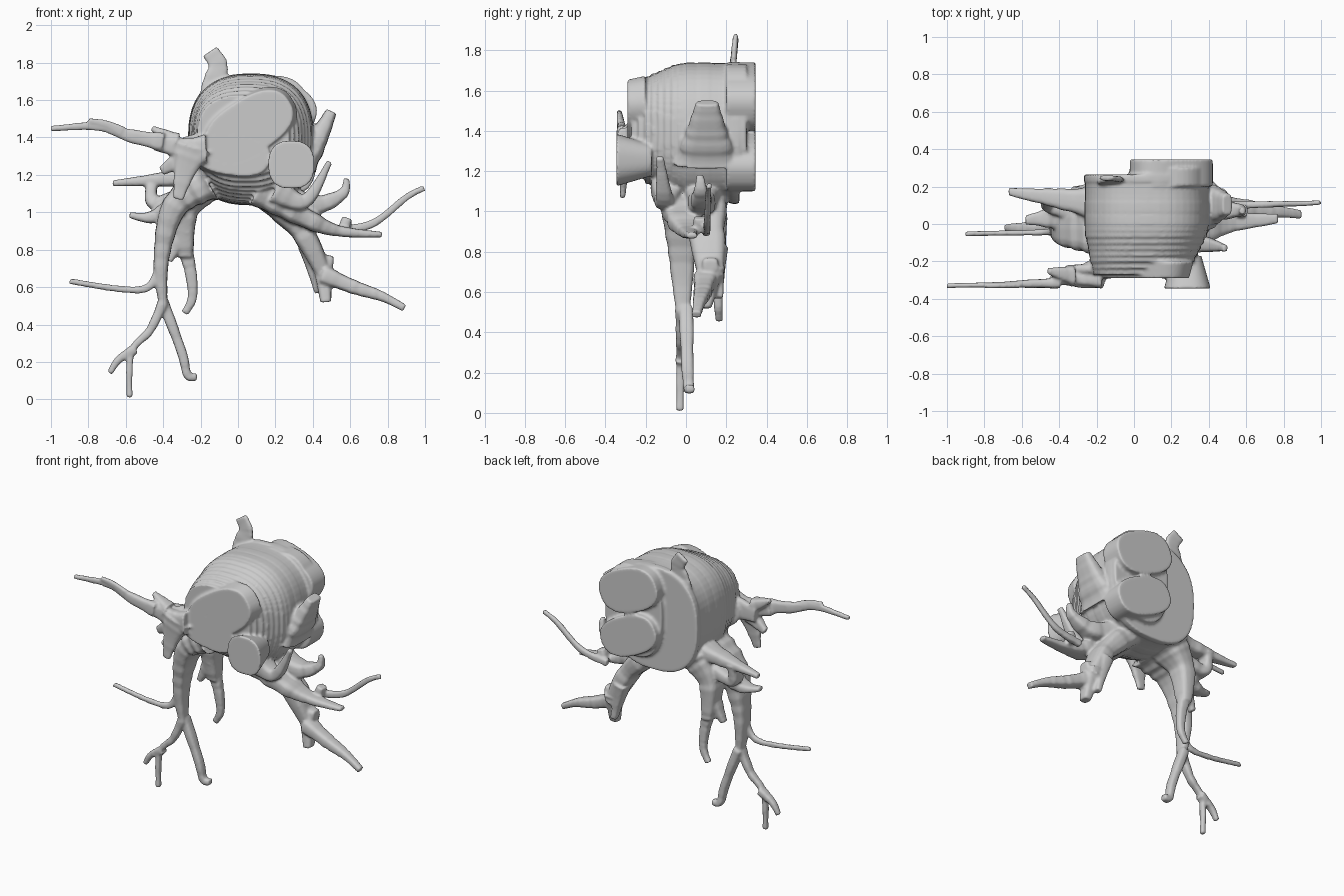
import bpy, bmesh, math, random

if "Cube" in bpy.data.objects:
    bpy.data.objects.remove(bpy.data.objects["Cube"])

random.seed(4)
parts = []


def loft(name, rings):
    """Closed skin through equal-sized rings of 3D points."""
    bm = bmesh.new()
    rows = [[bm.verts.new(p) for p in ring] for ring in rings]
    n = len(rows[0])
    for a, b in zip(rows, rows[1:]):
        for i in range(n):
            j = (i + 1) % n
            bm.faces.new((a[i], a[j], b[j], b[i]))
    bm.faces.new(rows[0])
    bm.faces.new(rows[-1][::-1])
    bmesh.ops.recalc_face_normals(bm, faces=bm.faces)
    me = bpy.data.meshes.new(name)
    bm.to_mesh(me)
    bm.free()
    ob = bpy.data.objects.new(name, me)
    bpy.context.collection.objects.link(ob)
    parts.append(ob)


def rounded(n, power):
    """Unit superellipse with n points."""
    out = []
    for i in range(n):
        c, s = math.cos(2 * math.pi * i / n), math.sin(2 * math.pi * i / n)
        out.append((math.copysign(abs(c) ** power, c), math.copysign(abs(s) ** power, s)))
    return out


def slab(name, cx, cz, a, b, y0, y1, tilt=0, shrink=1):
    """Rounded front outline extruded from y0 to y1."""
    c, s = math.cos(math.radians(tilt)), math.sin(math.radians(tilt))
    loft(name, [[(cx + (u * a * c - v * b * s) * k, y, cz + (u * a * s + v * b * c) * k)
                 for u, v in rounded(48, 0.8)] for y, k in ((y0, 1), (y1, shrink))])


def vessel(name, r0, y0, y1, pts, r1=0.015, flat=1.2, sub=7):
    """Tapering branch through (x, z) points, drifting from y0 to y1."""
    n = len(pts)
    get = lambda k: pts[max(0, min(n - 1, k))]
    path = []
    for k in range((n - 1) * sub + 1):
        i = min(k // sub, n - 2)
        f = k / sub - i
        path.append([0.5 * (2 * b + (c - a) * f + (2 * a - 5 * b + 4 * c - d) * f ** 2
                            + (3 * b - a - 3 * c + d) * f ** 3)
                     for a, b, c, d in zip(get(i - 1), get(i), get(i + 1), get(i + 2))])
    rings = []
    for k, (x, z) in enumerate(path):
        t = k / (len(path) - 1)
        p, q = path[max(0, k - 1)], path[min(len(path) - 1, k + 1)]
        tx, tz = q[0] - p[0], q[1] - p[1]
        L = math.hypot(tx, tz) or 1
        r = (r1 + (r0 - r1) * (1 - t) ** 1.4) * random.uniform(0.95, 1.06)
        h = max(0.013, r * flat)
        y = y0 + (y1 - y0) * t
        rings.append([(x - tz / L * u * r, y + v * h, z + tx / L * u * r)
                      for u, v in rounded(16, 0.6)])
    loft(name, rings)


# chamber: overlapping layers along y, narrowing to the front
N = 17
for k in range(N):
    t = k / (N - 1)
    g = max(0, 1 - t / 0.6) ** 2
    j = random.uniform(0.985, 1.01)
    y = -0.27 + 0.53 * t
    slab("chamber_layer", 0.07 - 0.04 * g, 1.39 + 0.02 * g, (0.335 - 0.085 * g) * j,
         (0.35 - 0.13 * g) * j, y, min(y + 0.055, 0.265))
# front face band, front stub and the raised back with two lobes
slab("front_band", 0.06, 1.46, 0.25, 0.145, -0.29, -0.2, tilt=32, shrink=1.1)
slab("front_lower", -0.03, 1.31, 0.2, 0.11, -0.29, -0.2, tilt=-8, shrink=1.15)
slab("front_stub", 0.285, 1.255, 0.125, 0.13, -0.345, -0.17, shrink=0.6)
slab("back_plate", 0.19, 1.42, 0.215, 0.31, 0.2, 0.3)
slab("back_upper_lobe", 0.2, 1.57, 0.225, 0.145, 0.2, 0.345, tilt=-22)
slab("back_lower_lobe", 0.2, 1.26, 0.22, 0.13, 0.2, 0.345, tilt=-25)

# top stub
vessel("top_stub", 0.075, 0.22, 0.248, [(-.14, 1.5), (-.13, 1.68), (-.105, 1.78), (-.15, 1.86)],
       r1=0.045, flat=0.3)
# front left group: flat sheet with branches
vessel("front_left_root", 0.08, -0.295, -0.295, [(-.17, 1.34), (-.27, 1.34), (-.44, 1.375)],
       r1=0.045, flat=0.65)
vessel("front_left_bridge", 0.11, -0.24, -0.24, [(-.1, 1.36), (-.36, 1.33)], r1=0.05, flat=0.4)
vessel("front_left_long", 0.05, -0.315, -0.33, [(-.4, 1.375), (-.58, 1.41), (-.75, 1.46), (-1, 1.447)],
       flat=0.6)
vessel("front_left_bulge", 0.03, -0.33, -0.33, [(-.62, 1.43), (-.7, 1.47), (-.8, 1.49)], flat=0.4)
vessel("front_left_down", 0.1, -0.3, -0.315, [(-.24, 1.35), (-.29, 1.2), (-.32, 1.07)],
       r1=0.028, flat=0.45)
vessel("front_left_side", 0.06, -0.295, -0.27, [(-.28, 1.3), (-.41, 1.22)], r1=0.025, flat=0.8)
vessel("front_left_upper", 0.05, -0.28, -0.25, [(-.33, 1.38), (-.46, 1.45)])
# left side group
vessel("left_middle", 0.07, 0.1, 0.175, [(-.18, 1.2), (-.42, 1.175), (-.67, 1.155)], flat=1.4)
vessel("left_middle_down", 0.05, 0.08, 0.15, [(-.28, 1.09), (-.45, 1.05), (-.46, 1.17)],
       r1=0.028, flat=1.6)
vessel("left_lower", 0.07, 0.05, 0.02, [(-.25, 1.12), (-.44, .98), (-.58, .985)], flat=1.6)
vessel("left_trunk", 0.1, -0.03, -0.015, [(-.16, 1.16), (-.34, 1.03), (-.41, .75), (-.4, .5)],
       r1=0.025, flat=1.5)
vessel("left_trunk_outer", 0.028, -0.02, -0.03, [(-.4, .52), (-.47, .37), (-.57, .25), (-.58, .01)])
vessel("left_trunk_twig", 0.028, -0.02, -0.02, [(-.55, .27), (-.64, .21), (-.685, .14)])
vessel("left_trunk_inner", 0.03, 0, 0.02, [(-.4, .52), (-.3, .25), (-.27, .13), (-.22, .12)], r1=0.02)
vessel("left_trunk_side", 0.025, -0.04, -0.052, [(-.41, .72), (-.48, .6), (-.63, .59), (-.9, .632)],
       flat=0.8)
vessel("left_back_root", 0.11, 0.1, 0.15, [(-.18, 1.15), (-.28, 1), (-.28, .76)], r1=0.04)
vessel("left_back", 0.038, 0.15, 0.165, [(-.28, .8), (-.25, .66), (-.245, .54), (-.285, .46)],
       r1=0.02, flat=0.9)
vessel("left_back_twig", 0.05, 0.13, 0.12, [(-.29, .9), (-.37, .74)], r1=0.02)
# right side group
vessel("right_trunk", 0.085, 0.08, 0.125, [(.15, 1.1), (.34, .9), (.46, .67)], r1=0.045, flat=1.5)
vessel("right_trunk_outer", 0.05, 0.1, 0.05, [(.45, .67), (.62, .6), (.77, .55), (.89, .488)], r1=0.02)
vessel("right_trunk_stub", 0.055, 0.13, 0.09, [(.45, .72), (.47, .52)], r1=0.028)
vessel("right_trunk_inner", 0.05, 0.15, 0.16, [(.37, .82), (.43, .57)], r1=0.02)
vessel("right_trunk_upper", 0.05, 0.12, 0.12, [(.4, .74), (.51, .735)], r1=0.03)
vessel("right_middle", 0.08, -0.03, 0.03, [(.1, 1.11), (.38, .96), (.54, .9), (.77, .88)], flat=1.7)
vessel("right_long", 0.025, 0.1, 0.115, [(.52, .9), (.72, .94), (.9, 1.08), (.995, 1.13)], flat=0.8)
vessel("right_knob", 0.028, 0.07, 0.07, [(.56, .9), (.585, .97)], r1=0.028)
vessel("right_rise", 0.08, 0.08, 0.07, [(.25, 1.08), (.42, 1.04), (.56, 1.1), (.58, 1.18)])
vessel("right_front_rise", 0.08, -0.08, -0.13, [(.2, 1.12), (.36, 1.06), (.49, 1.27)])
vessel("right_upper", 0.09, 0.1, 0.105, [(.34, 1.26), (.43, 1.4), (.5, 1.54)], r1=0.03, flat=1.9)

# fuse every part into one smooth organic skin
bpy.ops.object.select_all(action='DESELECT')
for ob in parts:
    ob.select_set(True)
bpy.context.view_layer.objects.active = parts[0]
bpy.ops.object.join()
organ = bpy.context.view_layer.objects.active
organ.name = "chamber_with_vessels"
rem = organ.modifiers.new("fuse", 'REMESH')
rem.mode = 'VOXEL'
rem.voxel_size = 0.009
rem.use_smooth_shade = True
soft = organ.modifiers.new("soften", 'SMOOTH')
soft.factor = 0.5
soft.iterations = 2
